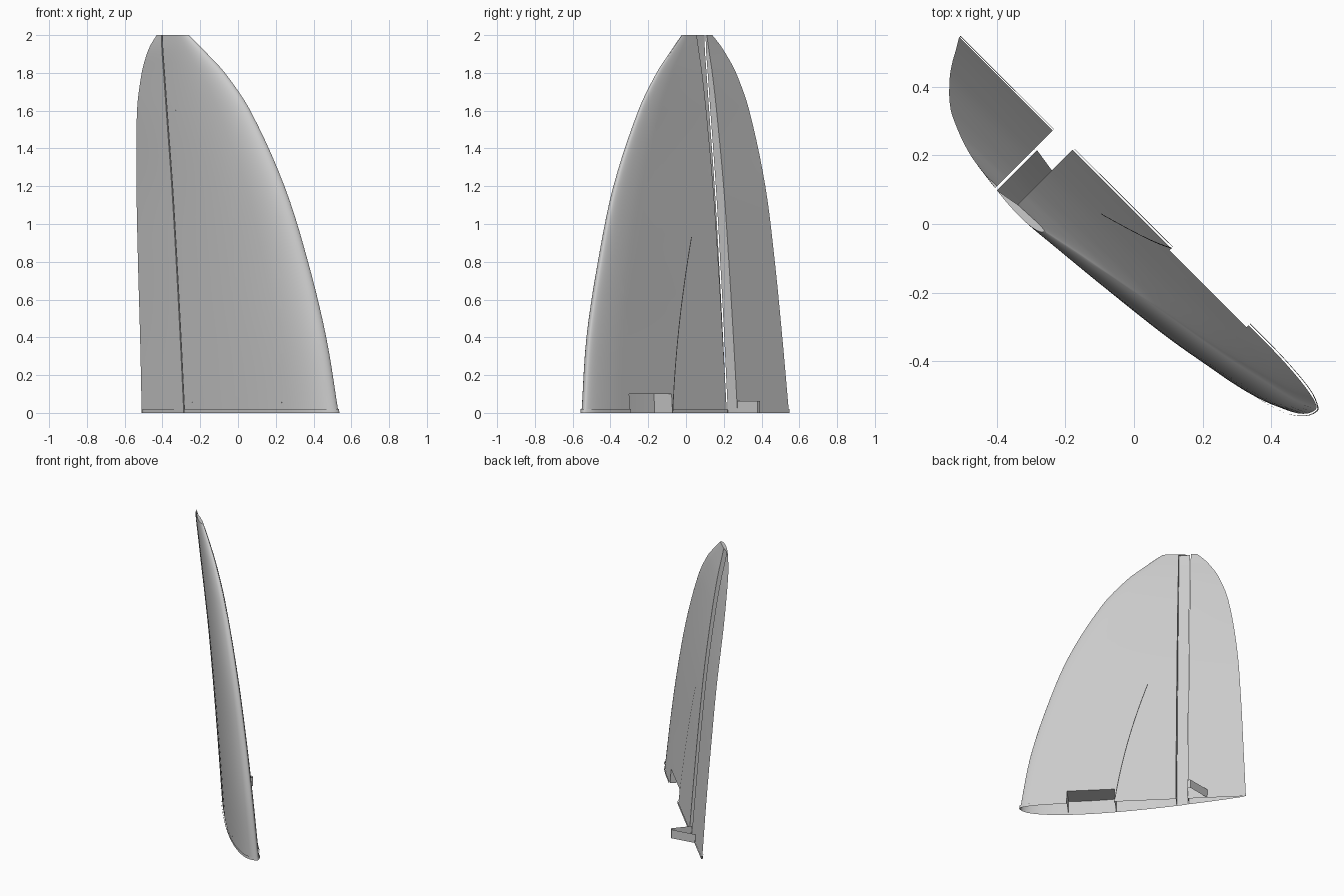
import bpy, bmesh, math
from mathutils import Vector

if "Cube" in bpy.data.objects:
    bpy.data.objects.remove(bpy.data.objects["Cube"], do_unlink=True)

ROOT2 = math.sqrt(2)
HINGE_MAIN, HINGE_SLIT, HINGE_AILERON = -0.28, -0.352, -0.36
BAY_REAR, BAY_FRONT, BAY_TOP = 0.127, 0.445, 0.1

# Planform rows: height, leading edge chord/offset, trailing edge chord/offset
PLAN = [
    (0, .757, -.007, -.746, .025), (.4, .693, -.035, -.727, -.006),
    (.8, .583, -.061, -.707, -.042), (1.2, .438, -.092, -.677, -.083),
    (1.6, .219, -.128, -.615, -.141), (1.8, .057, -.156, -.548, -.173),
    (1.9, -.053, -.176, -.491, -.192), (1.95, -.111, -.188, -.453, -.2),
    (2, -.17, -.2, -.403, -.206)]


def material(name, value):
    m = bpy.data.materials.new(name)
    m.use_nodes = True
    m.diffuse_color = (value, value, value, 1)
    m.node_tree.nodes["Principled BSDF"].inputs["Base Color"].default_value = (value, value, value, 1)
    return m


GREY = material("light grey", 0.6)
DARK = material("dark grey", 0.06)


def plan(z):
    """Smoothly interpolated planform row at height z."""
    k = max(i for i in range(len(PLAN) - 1) if PLAN[i][0] <= z)
    a, b = PLAN[k], PLAN[k + 1]
    p, n = PLAN[max(k - 1, 0)], PLAN[min(k + 2, len(PLAN) - 1)]
    h = b[0] - a[0]
    f = (z - a[0]) / h
    row = []
    for q in range(1, 5):
        ma = (b[q] - p[q]) / (b[0] - p[0]) * h
        mb = (n[q] - a[q]) / (n[0] - a[0]) * h
        row.append((2*f**3 - 3*f*f + 1) * a[q] + (f**3 - 2*f*f + f) * ma
                   + (3*f*f - 2*f**3) * b[q] + (f**3 - f*f) * mb)
    return row


def place(c, t, z):
    """Chord and thickness axes lie diagonally in the ground plane."""
    return Vector(((c + t) / ROOT2, (t - c) / ROOT2, z))


def skin(u, z, upper, grow=0.0):
    """Point on the flat-bottomed wing section; u runs from nose to tail."""
    cl, tl, ct, tt = plan(z)
    chord = cl - ct
    u = min(max(u, 0), 1)
    nose = 0.023
    base = (tl + nose * chord) * (1 - u) + tt * u
    if upper:
        h = nose * (1 - u) + .79 * (.2969 * math.sqrt(u) - .126*u - .3516*u**2
                                    + .2843*u**3 - .1036*u**4)
    else:
        h = nose * max(0, 1 - math.sqrt(u / .15)) ** 1.5
    side = min(1, u * 30) * (-grow if upper else grow)
    return place(cl - u * chord + grow * (1 - u), base - h * chord + side, z)


def at_chord(c, z, upper, grow=0.0):
    cl, _, ct, _ = plan(z)
    return skin((cl - c) / (cl - ct), z, upper, grow)


def main_point(v, z, grow=0.0):
    cl, _, ct, _ = plan(z)
    end = HINGE_SLIT if v > 0 else HINGE_MAIN
    return skin(v * v * (cl - end) / (cl - ct), z, v > 0, grow)


def aileron_point(v, z, grow=0.0):
    cl, _, ct, _ = plan(z)
    start = (cl - HINGE_AILERON) / (cl - ct)
    return skin(start + (1 - start) * (1 - abs(v)), z, v < 0, grow)


def add_grid(bm, func, params, heights, wrap=False, cap=False):
    rings = [[bm.verts.new(func(v, z)) for v in params] for z in heights]
    n = len(params)
    for lo, hi in zip(rings, rings[1:]):
        for i in range(n if wrap else n - 1):
            j = (i + 1) % n
            bm.faces.new((lo[i], hi[i], hi[j], lo[j]))
    if cap:
        f = bm.faces.new(rings[-1])
        f.normal_update()
        if f.normal.z < 0:
            f.normal_flip()


def cut_bay(bm):
    """Open the lower skin over the servo bay."""
    axis = place(1, 0, 0)
    planes = [(axis * BAY_REAR, axis), (axis * BAY_FRONT, axis),
              (Vector((0, 0, BAY_TOP)), Vector((0, 0, 1)))]
    for co, no in planes:
        bmesh.ops.bisect_plane(bm, geom=bm.verts[:] + bm.edges[:] + bm.faces[:],
                               plane_co=co, plane_no=no, dist=1e-5)
    bm.normal_update()
    gone = []
    for f in bm.faces:
        m = f.calc_center_median()
        if (BAY_REAR < m.dot(axis) < BAY_FRONT and m.z < BAY_TOP
                and f.normal.dot(place(0, 1, 0)) > 0.5):
            gone.append(f)
    bmesh.ops.delete(bm, geom=gone, context='FACES')


def finish(name, bm, mat=GREY):
    me = bpy.data.meshes.new(name)
    bm.to_mesh(me)
    bm.free()
    ob = bpy.data.objects.new(name, me)
    bpy.context.collection.objects.link(ob)
    me.materials.append(mat)
    bpy.ops.object.select_all(action='DESELECT')
    ob.select_set(True)
    bpy.context.view_layer.objects.active = ob
    bpy.ops.object.shade_smooth_by_angle(angle=math.radians(35))
    return ob


def spread(a, b, n):
    return [a + (b - a) * i / n for i in range(n + 1)]


HEIGHTS = spread(0, 1.6, 20) + spread(1.6, 2, 16)[1:]
LOOP = spread(-1, 1, 48)
RIM = [0, 0.02]

# Main wing panel with its servo bay opening
bm = bmesh.new()
add_grid(bm, main_point, LOOP, HEIGHTS, cap=True)
cut_bay(bm)
finish("main_wing", bm)

# Rear wall of the main panel along the hinge groove
bm = bmesh.new()
add_grid(bm, lambda v, z: at_chord(HINGE_MAIN, z, v == 0), [0, 1], HEIGHTS)
finish("hinge_wall", bm)

# Servo bay: two side walls and a ceiling
bm = bmesh.new()
for c, order in ((BAY_REAR, [1, 0]), (BAY_FRONT, [0, 1])):
    add_grid(bm, lambda v, z: at_chord(c, z, v == 0), order, [0, BAY_TOP])
chords = spread(BAY_REAR, BAY_FRONT, 8)
edge = [at_chord(c, BAY_TOP, False) for c in chords]
edge += [at_chord(c, BAY_TOP, True) for c in reversed(chords)]
bm.faces.new([bm.verts.new(p) for p in edge])
finish("servo_bay", bm)

# Aileron behind the groove
bm = bmesh.new()
add_grid(bm, aileron_point, LOOP, HEIGHTS, wrap=True, cap=True)
finish("aileron", bm)

# Thin rims around the root
bm = bmesh.new()
add_grid(bm, lambda v, z: main_point(v, z, .007), LOOP, RIM)
cut_bay(bm)
finish("main_root_rim", bm)
bm = bmesh.new()
add_grid(bm, lambda v, z: aileron_point(v, z, .005), LOOP, RIM)
finish("aileron_root_rim", bm)

# Triangular control horn made of upright strips
bm = bmesh.new()
horn = [(HINGE_AILERON, .025), (-.37, .165), (-.39, .165), (-.49, .025)]
add_grid(bm, lambda v, z: place(*horn[v], z), [3, 2, 1, 0], [0, 0.062])
bm.normal_update()
for f in bm.faces:
    inside = f.calc_center_median() - place(-.4, .07, .03)
    if f.normal.dot(inside) < 0:
        f.normal_flip()
finish("control_horn", bm)


# Curved cable slit on the lower skin
def slit_point(v, z):
    w = z / 0.93
    c = BAY_REAR - .12 * w - .095 * w * w
    return at_chord(c + v, z, False) + place(0, .0015, 0)


bm = bmesh.new()
add_grid(bm, slit_point, [-.003, .003], spread(0, 0.93, 24))
finish("cable_slit", bm, DARK)
